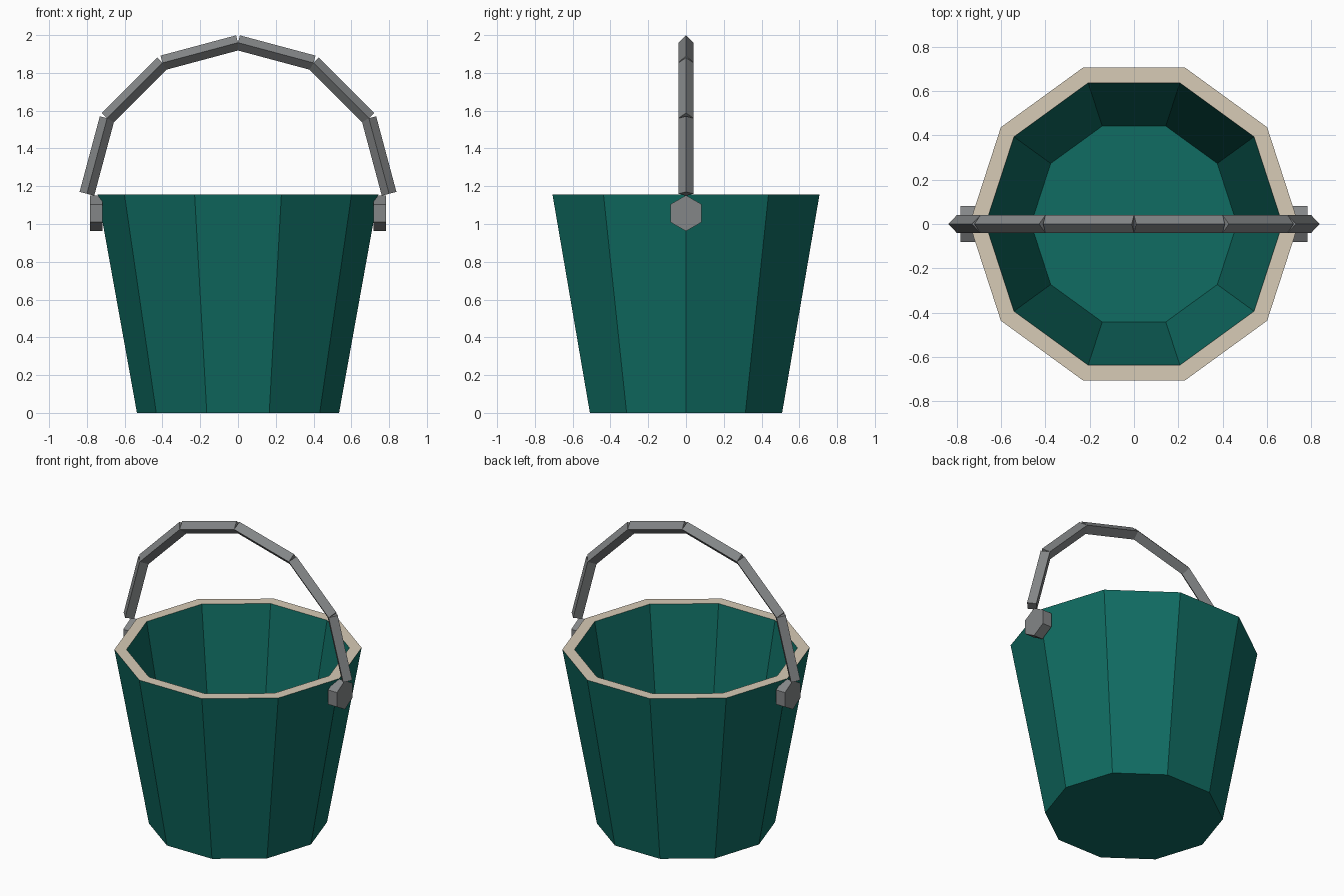
import bpy, bmesh, math
from mathutils import Vector, Matrix

if "Cube" in bpy.data.objects:
    bpy.data.objects.remove(bpy.data.objects["Cube"])

SIDES = 10
HEIGHT = 1.155


def material(name, rgb):
    mat = bpy.data.materials.new(name)
    mat.use_nodes = True
    colour = (*rgb, 1)
    mat.diffuse_color = colour
    mat.node_tree.nodes["Principled BSDF"].inputs["Base Color"].default_value = colour
    return mat


teal = material("teal", (0.005, 0.15, 0.122))
cream = material("cream", (0.68, 0.597, 0.468))
grey = material("grey", (0.23, 0.24, 0.245))


def finish(bm, name, *mats):
    mesh = bpy.data.meshes.new(name)
    bm.to_mesh(mesh)
    bm.free()
    for mat in mats:
        mesh.materials.append(mat)
    obj = bpy.data.objects.new(name, mesh)
    bpy.context.scene.collection.objects.link(obj)
    return obj


def add_rod(bm, start, end, radius, sides, turn=0):
    """Straight prism between two points; turn spins its section."""
    axis = end - start
    rot = axis.to_track_quat("Z", "Y").to_matrix().to_4x4()
    place = Matrix.Translation((start + end) / 2) @ rot @ Matrix.Rotation(turn, 4, "Z")
    bmesh.ops.create_cone(bm, cap_ends=True, segments=sides, radius1=radius,
                          radius2=radius, depth=axis.length, matrix=place)


# Bucket: outer wall, rim, inner wall and floor swept from one profile
bm = bmesh.new()
rings = []
for radius, z in [(0.535, 0), (0.743, HEIGHT), (0.67, HEIGHT), (0.465, 0.01)]:
    rings.append([bm.verts.new((radius * math.cos(a), radius * math.sin(a), z))
                  for a in (math.tau * i / SIDES for i in range(SIDES))])
for lower, upper in zip(rings, rings[1:]):
    for i in range(SIDES):
        j = (i + 1) % SIDES
        bm.faces.new((lower[i], lower[j], upper[j], upper[i]))
bm.faces.new(rings[0][::-1])
bm.faces.new(rings[-1])
bm.normal_update()
for face in bm.faces:
    on_rim = face.normal.z > 0.9 and face.calc_center_median().z > 1
    face.material_index = int(on_rim)
finish(bm, "bucket", teal, cream)

# Handle: six separate diamond-section bars along a half circle
bm = bmesh.new()
points = [Vector((0.8 * math.cos(a), 0, 1.16 + 0.8 * math.sin(a)))
          for a in (math.pi * i / 6 for i in range(7))]
for start, end in zip(points, points[1:]):
    add_rod(bm, start, end, 0.04, 4)
finish(bm, "handle", grey)

# Hexagonal pegs that hold the handle on each side
for side, label in ((1, "left"), (-1, "right")):
    bm = bmesh.new()
    add_rod(bm, Vector((side * 0.718, 0, 1.057)), Vector((side * 0.784, 0, 1.057)),
            0.095, 6, math.pi / 2)
    peg = finish(bm, label + "_handle_peg", grey)
    # Keep one corner of the hexagon pointing up
    top = max(v.co.z for v in peg.data.vertices)
    if top < 1.145:
        peg.data.transform(Matrix.Translation((0, 0, 1.057))
                           @ Matrix.Rotation(math.pi / 6, 4, "X")
                           @ Matrix.Translation((0, 0, -1.057)))
